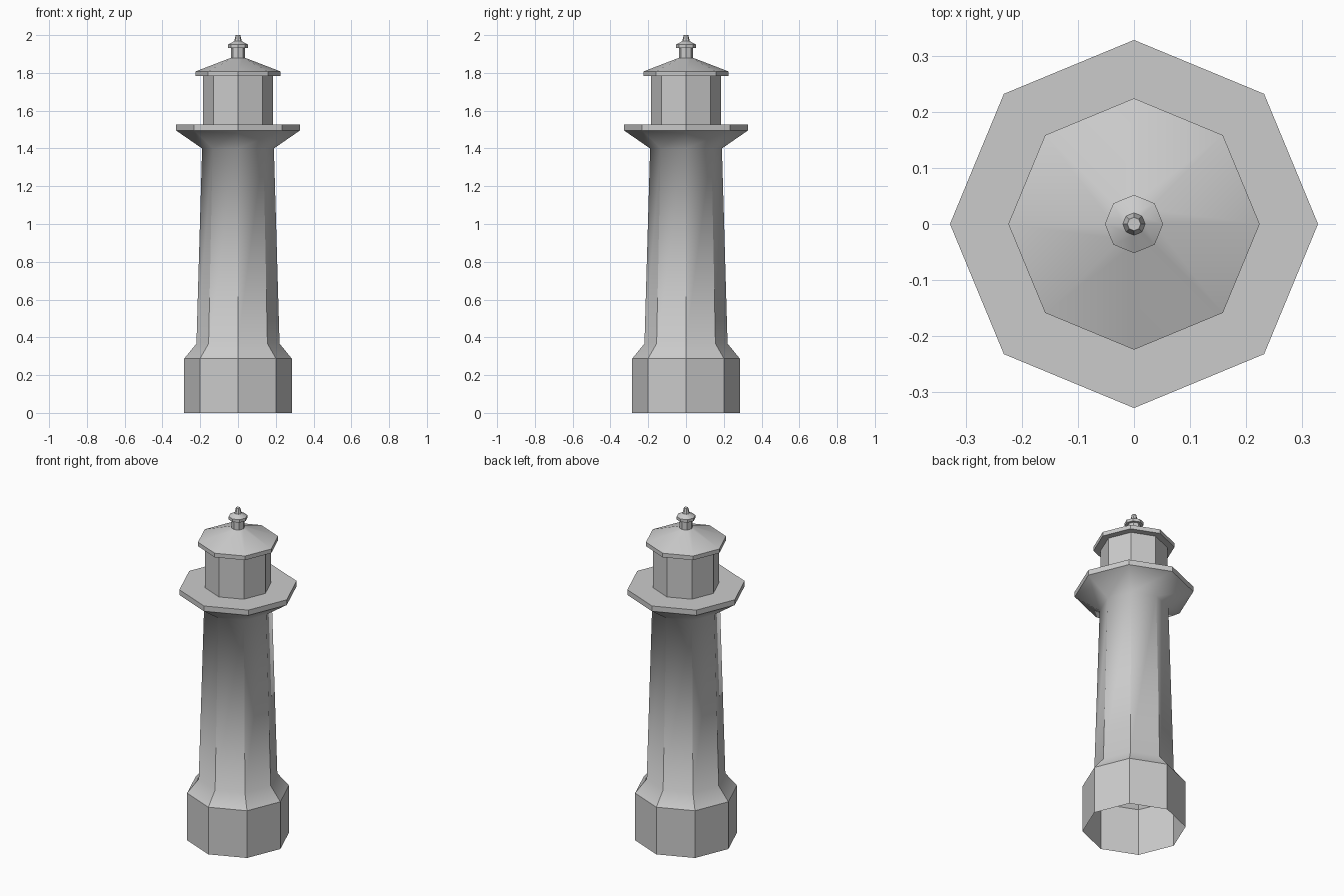
import bpy, bmesh, math

if "Cube" in bpy.data.objects:
    bpy.data.objects.remove(bpy.data.objects["Cube"])

SIDES = 8


def octagon_shell(name, profile, smooth_rings=(), cap_top=False):
    """Spin an (r, z) profile into an eight-sided shell, corners on the axes."""
    bm = bmesh.new()
    rings = []
    for r, z in profile:
        rings.append([bm.verts.new((r * math.cos(math.tau * i / SIDES),
                                    r * math.sin(math.tau * i / SIDES), z))
                      for i in range(SIDES)])
    for a, b in zip(rings, rings[1:]):
        for i in range(SIDES):
            j = (i + 1) % SIDES
            bm.faces.new((a[i], a[j], b[j], b[i]))
    if cap_top:
        bm.faces.new(rings[-1])
    bm.normal_update()
    # Crisp corners, except for shallow folds and the chosen soft rings
    soft = {v for k in smooth_rings for v in rings[k]}
    for f in bm.faces:
        f.smooth = True
    for e in bm.edges:
        level = abs(e.verts[0].co.z - e.verts[1].co.z) < 1e-5
        is_soft = level and all(v in soft for v in e.verts)
        e.smooth = is_soft or e.calc_face_angle(0) < math.radians(30)
    mesh = bpy.data.meshes.new(name)
    bm.to_mesh(mesh)
    bm.free()
    obj = bpy.data.objects.new(name, mesh)
    bpy.context.collection.objects.link(obj)
    return obj


# Plinth, tapered shaft and flared bracket under the gallery (open bottom)
octagon_shell("tower", [(0.285, 0), (0.285, 0.287), (0.22, 0.367),
                        (0.19, 1.4), (0.328, 1.495)], smooth_rings=(2, 3))

# Gallery deck rim and walkway
octagon_shell("gallery", [(0.328, 1.495), (0.328, 1.527), (0.184, 1.527)])

# Lantern room walls
octagon_shell("lantern_room", [(0.184, 1.527), (0.184, 1.783)])

# Roof with eave underside, rim and slope
octagon_shell("roof", [(0.184, 1.783), (0.224, 1.783),
                       (0.224, 1.808), (0.037, 1.88)])

# Vent neck, cap and tip
octagon_shell("roof_vent", [(0.037, 1.88), (0.037, 1.932), (0.052, 1.932),
                            (0.052, 1.95), (0.02, 1.968), (0.012, 2.0)],
              cap_top=True)
